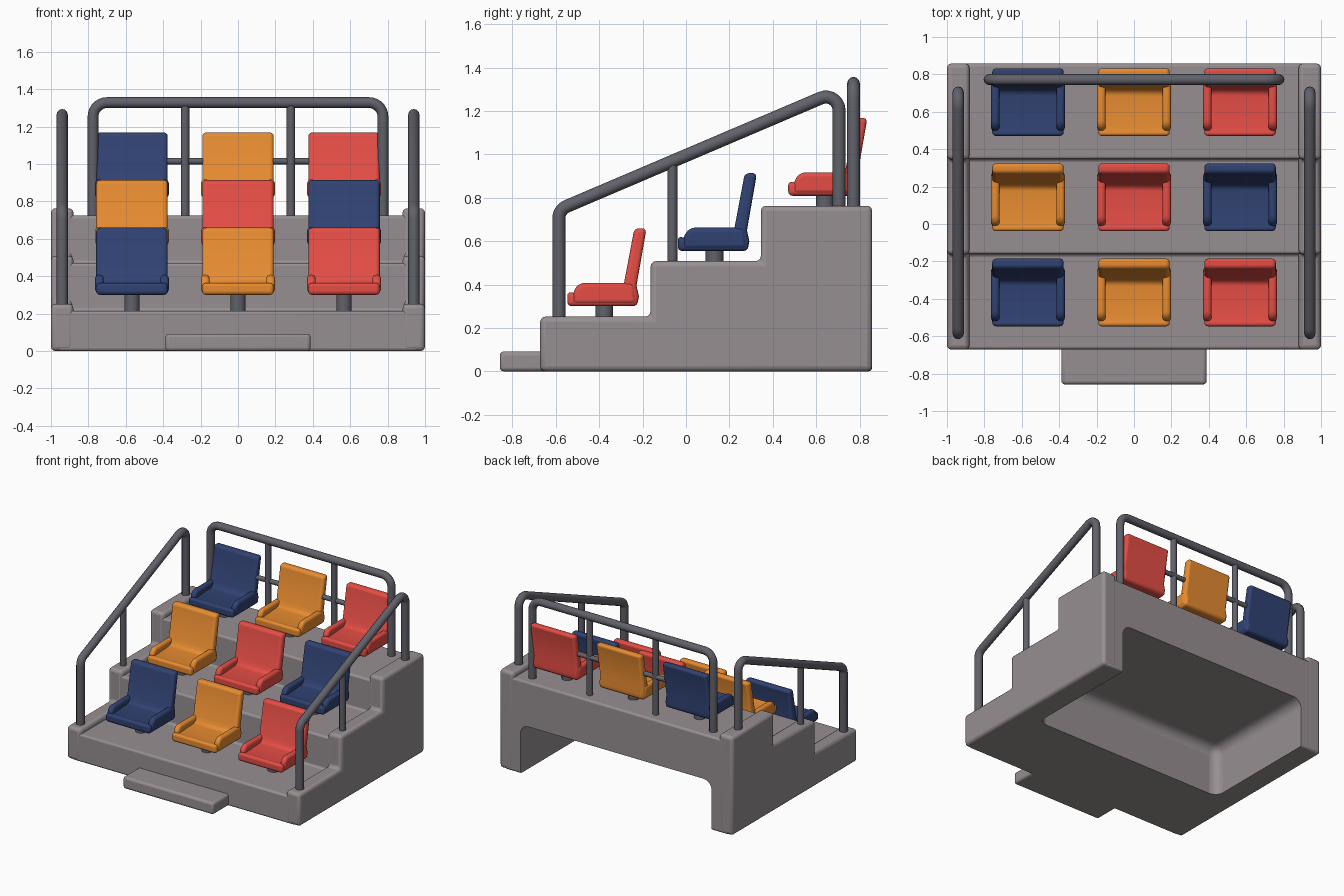
import bpy, bmesh, math
from mathutils import Vector

if "Cube" in bpy.data.objects:
    bpy.data.objects.remove(bpy.data.objects["Cube"])


def material(name, rgb):
    m = bpy.data.materials.new(name)
    m.diffuse_color = (*rgb, 1)
    m.use_nodes = True
    m.node_tree.nodes["Principled BSDF"].inputs["Base Color"].default_value = m.diffuse_color
    return m


STONE = material("warm_grey", (0.31, 0.275, 0.285))
STEEL = material("dark_grey", (0.12, 0.12, 0.145))
NAVY = material("navy", (0.03, 0.055, 0.17))
ORANGE = material("orange", (0.8, 0.26, 0.03))
RED = material("red", (0.78, 0.075, 0.06))


def add_prism(bm, profile, x0, x1):
    """Extrude a (y, z) profile along x."""
    f = bm.faces.new([bm.verts.new((x0, y, z)) for y, z in profile])
    r = bmesh.ops.extrude_face_region(bm, geom=[f])
    moved = [v for v in r["geom"] if isinstance(v, bmesh.types.BMVert)]
    bmesh.ops.translate(bm, verts=moved, vec=(x1 - x0, 0, 0))
    # close the start cap if the extrusion removed it
    if not f.is_valid:
        bmesh.ops.holes_fill(bm, edges=[e for e in bm.edges if e.is_boundary])


def select_only(ob):
    bpy.ops.object.select_all(action='DESELECT')
    ob.select_set(True)
    bpy.context.view_layer.objects.active = ob


def smooth(ob, angle=40):
    select_only(ob)
    bpy.ops.object.shade_smooth_by_angle(angle=math.radians(angle))


def solid(name, prisms, mat, bevel, segments=3):
    bm = bmesh.new()
    for p in prisms:
        add_prism(bm, *p)
    bmesh.ops.recalc_face_normals(bm, faces=bm.faces)
    me = bpy.data.meshes.new(name)
    bm.to_mesh(me)
    bm.free()
    ob = bpy.data.objects.new(name, me)
    bpy.context.collection.objects.link(ob)
    if mat:
        me.materials.append(mat)
    b = ob.modifiers.new("Bevel", 'BEVEL')
    b.width, b.segments = bevel, segments
    b.limit_method, b.angle_limit = 'ANGLE', math.radians(25)
    smooth(ob)
    return ob


def rounded(points, radius, steps=7):
    """Replace the inner corners of a path by arcs."""
    pts = [Vector(p) for p in points]
    out = [pts[0]]
    for a, p, c in zip(pts, pts[1:], pts[2:]):
        u, v = (a - p).normalized(), (c - p).normalized()
        half = u.angle(v) / 2
        centre = p + (u + v).normalized() * radius / math.sin(half)
        t = radius / math.tan(half)
        s, e = (p + u * t - centre).normalized(), (p + v * t - centre).normalized()
        out += [centre + s.slerp(e, i / steps) * radius for i in range(steps + 1)]
    return out + [pts[-1]]


def tube(name, points, radius, bend=0.0):
    cu = bpy.data.curves.new(name, 'CURVE')
    cu.dimensions = '3D'
    cu.bevel_depth, cu.bevel_resolution, cu.use_fill_caps = radius, 4, True
    path = rounded(points, bend) if bend else points
    sp = cu.splines.new('POLY')
    sp.points.add(len(path) - 1)
    for q, p in zip(sp.points, path):
        q.co = (*p, 1)
    sp.use_smooth = True
    cu.materials.append(STEEL)
    ob = bpy.data.objects.new(name, cu)
    bpy.context.collection.objects.link(ob)
    return ob


def stairs(front, risers, back, tops):
    ys = [front, *risers]
    pts = [(front, 0)]
    for i, z in enumerate(tops):
        pts += [(ys[i], z), (ys[i + 1] if i < 2 else back, z)]
    return pts + [(back, 0)]


def box(y0, y1, z0, z1):
    return [(y0, z0), (y1, z0), (y1, z1), (y0, z1)]


# stepped platform, hollowed from below and open at the back
platform = solid("platform", [(stairs(-0.670, (-0.161, 0.347), 0.857,
                                      (0.215, 0.47, 0.724)), -0.96, 0.96)], STONE, 0.015)
cutter = solid("hollow_cutter", [(box(-0.07, 1.1, -0.3, 0.38), -0.82, 0.82)], None, 0.07, 5)
cutter.hide_render = True
cutter.display_type = 'WIRE'
cut = platform.modifiers.new("Hollow", 'BOOLEAN')
cut.operation, cut.object, cut.solver = 'DIFFERENCE', cutter, 'EXACT'
select_only(platform)
bpy.ops.object.convert(target='MESH')
smooth(platform, 30)
bpy.data.objects.remove(cutter)

# raised side curbs
for side, x0, x1 in (("left", -1.0, -0.88), ("right", 0.88, 1.0)):
    solid(side + "_curb", [(stairs(-0.672, (-0.163, 0.345), 0.858,
                                   (0.252, 0.508, 0.763)), x0, x1)], STONE, 0.024)

# front step
solid("front_step", [(box(-0.858, -0.6, 0, 0.092), -0.388, 0.388)], STONE, 0.018)

# side handrails
for side, x in (("left", -0.94), ("right", 0.94)):
    tube(side + "_handrail", [(x, -0.586, 0.22), (x, -0.586, 0.745),
                              (x, 0.705, 1.295), (x, 0.705, 0.73)], 0.03, 0.06)
    tube(side + "_handrail_post", [(x, -0.063, 0.48), (x, -0.063, 0.965)], 0.023)

# back rail
tube("back_rail", [(-0.775, 0.772, 0.7), (-0.775, 0.772, 1.328),
                   (0.775, 0.772, 1.328), (0.775, 0.772, 0.7)], 0.029, 0.075)
tube("back_rail_crossbar", [(-0.775, 0.777, 1.015), (0.775, 0.777, 1.015)], 0.018)
for side, x in (("left", -0.283), ("right", 0.283)):
    tube(side + "_back_rail_post", [(x, 0.772, 0.7), (x, 0.772, 1.328)], 0.023)

# seats: pan and backrest profile with raised side bolsters
shell = [(-0.547, 0.300), (-0.225, 0.300), (-0.217, 0.345), (-0.228, 0.395),
         (-0.182, 0.659), (-0.238, 0.659), (-0.285, 0.41), (-0.31, 0.365),
         (-0.49, 0.355), (-0.547, 0.368)]
bolster = [(-0.525, 0.31), (-0.228, 0.31), (-0.24, 0.408), (-0.485, 0.408),
           (-0.516, 0.38)]
colours = [(NAVY, ORANGE, RED), (ORANGE, RED, NAVY), (NAVY, ORANGE, RED)]
for row in range(3):
    for col in range(3):
        move = Vector(((col - 1) * 0.567, row * 0.509, row * 0.2545))
        seat = solid(f"seat_{row + 1}_{col + 1}",
                     [(shell, -0.191, 0.191), (bolster, -0.197, -0.152),
                      (bolster, 0.152, 0.197)], colours[row][col], 0.02, 4)
        seat.location = move
        post = tube(f"seat_post_{row + 1}_{col + 1}",
                    [(0, -0.377, 0.19), (0, -0.377, 0.315)], 0.041)
        post.location = move
